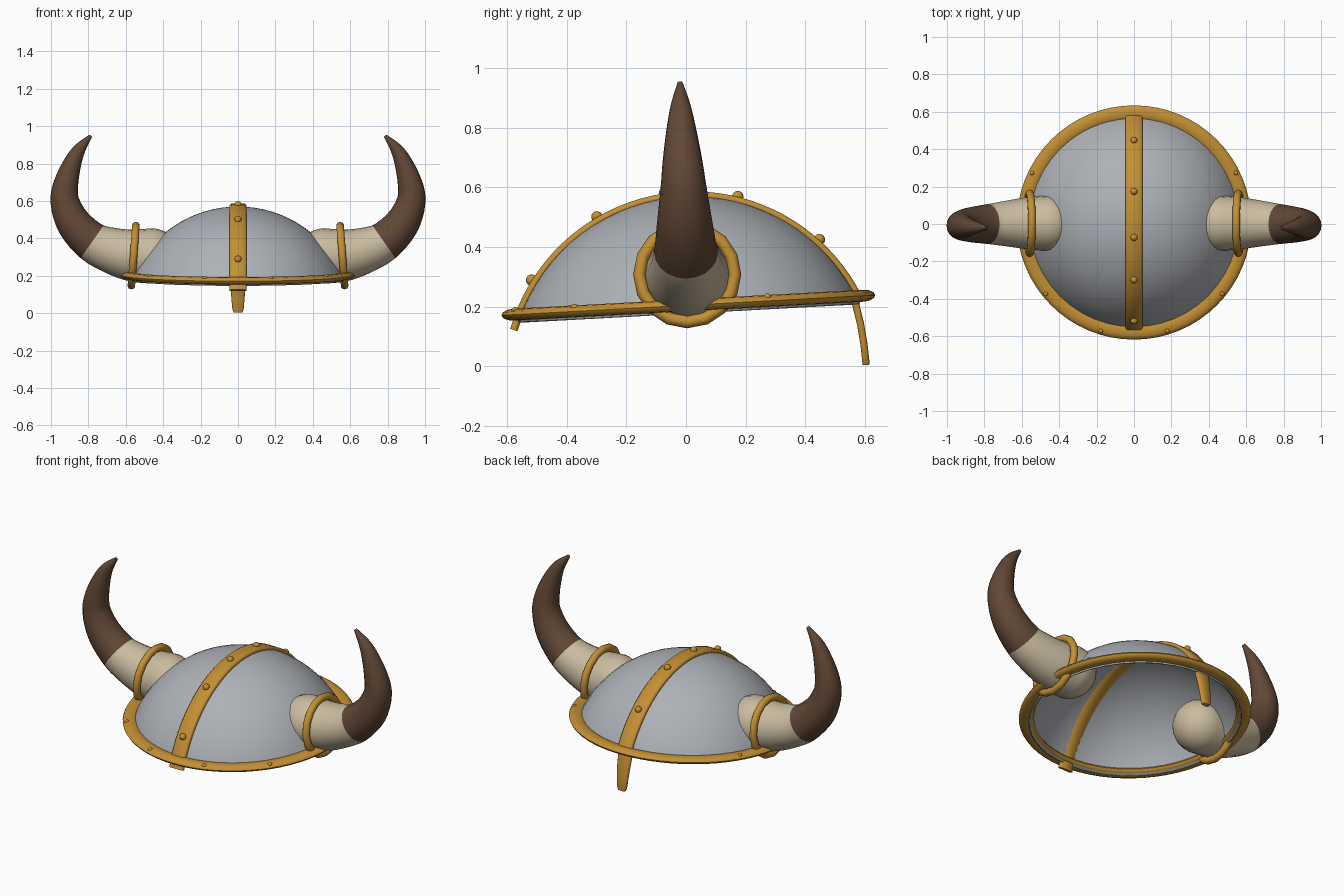
import bpy, bmesh, math
from mathutils import Vector, Matrix

cube = bpy.data.objects.get("Cube")
if cube:
    bpy.data.objects.remove(cube)


def material(name, rgb):
    m = bpy.data.materials.new(name)
    m.use_nodes = True
    m.diffuse_color = (*rgb, 1)
    m.node_tree.nodes["Principled BSDF"].inputs["Base Color"].default_value = (*rgb, 1)
    return m


STEEL = material("steel grey", (0.42, 0.44, 0.47))
GOLD = material("brass gold", (0.55, 0.28, 0.035))
CREAM = material("horn cream", (0.59, 0.50, 0.35))
BROWN = material("horn brown", (0.12, 0.064, 0.036))

# The bowl, rim, band and nose guard share one slight tilt
TILT = Matrix.Translation((0, 0.008, 0.205)) @ Matrix.Rotation(math.radians(3.1), 4, 'X')
RADIUS, CENTRE_Z = 0.619, -0.254


def finish(name, bm, mats, matrix=None, angle=50):
    if matrix:
        bm.transform(matrix)
    bmesh.ops.recalc_face_normals(bm, faces=bm.faces)
    mesh = bpy.data.meshes.new(name)
    bm.to_mesh(mesh)
    bm.free()
    for m in mats:
        mesh.materials.append(m)
    ob = bpy.data.objects.new(name, mesh)
    bpy.context.collection.objects.link(ob)
    bpy.ops.object.select_all(action='DESELECT')
    ob.select_set(True)
    bpy.context.view_layer.objects.active = ob
    bpy.ops.object.shade_smooth_by_angle(angle=math.radians(angle))
    return ob


def loft(sections, closed=False, caps=True, switch=None):
    """Skin a list of point loops; faces past section 'switch' use slot 1."""
    bm = bmesh.new()
    loops = [[bm.verts.new(p) for p in s] for s in sections]
    n = len(loops[0])
    for i in range(len(loops) if closed else len(loops) - 1):
        a, b = loops[i], loops[(i + 1) % len(loops)]
        for j in range(n):
            k = (j + 1) % n
            f = bm.faces.new((a[j], a[k], b[k], b[j]))
            f.material_index = int(switch is not None and i >= switch)
    if caps and not closed:
        bm.faces.new(loops[0])
        bm.faces.new(loops[-1]).material_index = int(switch is not None)
    return bm


def ring(major, wide, tall, segments, sides):
    """Torus about z with an elliptical cross-section."""
    sections = []
    for i in range(segments):
        a = math.tau * i / segments
        loop = []
        for j in range(sides):
            t = math.tau * j / sides
            r = major + wide * math.cos(t)
            loop.append((r * math.cos(a), r * math.sin(a), tall * math.sin(t)))
        sections.append(loop)
    return loft(sections, closed=True)


def ribbon(path, widths, thick):
    """Strap with rounded edges along a path of (y, z) points."""
    sections = []
    for i, (y, z) in enumerate(path):
        p, q = path[max(i - 1, 0)], path[min(i + 1, len(path) - 1)]
        d = Vector((0, q[0] - p[0], q[1] - p[1])).normalized()
        out = Vector((0, -d.z, d.y))
        w, h = widths[i] / 2, thick / 2
        c = h * 0.6
        shape = [(-w, -h + c), (-w + c, -h), (w - c, -h), (w, -h + c),
                 (w, h - c), (w - c, h), (-w + c, h), (-w, h - c)]
        sections.append([Vector((u, y, z)) + out * v for u, v in shape])
    return loft(sections)


def rivet(name, place, radius, matrix=None):
    bm = bmesh.new()
    bmesh.ops.create_uvsphere(bm, u_segments=12, v_segments=8, radius=radius)
    bm.transform(Matrix.Translation(place))
    finish(name, bm, [GOLD], matrix)


# Bowl: open spherical cap
edge = math.acos((-0.025 - CENTRE_Z) / RADIUS)
bm = loft([[(RADIUS * math.sin(t) * math.cos(a), RADIUS * math.sin(t) * math.sin(a),
             CENTRE_Z + RADIUS * math.cos(t))
            for a in [math.tau * j / 48 for j in range(48)]]
           for t in [edge * (1 - i / 16) for i in range(16)]], caps=False)
apex = bm.verts.new((0, 0, CENTRE_Z + RADIUS))
bm.verts.ensure_lookup_table()
top = list(bm.verts)[-49:-1]
for j in range(48):
    bm.faces.new((top[j], top[(j + 1) % 48], apex))
bowl = finish("bowl", bm, [STEEL], TILT)
shell = bowl.modifiers.new("shell", 'SOLIDIFY')
shell.thickness = 0.008

# Rim
finish("rim", ring(0.586, 0.041, 0.02, 64, 12), [GOLD], TILT)

# Crest band over the bowl
r = RADIUS + 0.003
angles = [math.radians(-71 + 137 * i / 40) for i in range(41)]
arc = [(r * math.sin(a), CENTRE_Z + r * math.cos(a)) for a in angles]
finish("crest_band", ribbon(arc, [0.09] * 41, 0.026), [GOLD], TILT)

# Nose guard
nose = [(0.55, 0.265), (0.568, 0.21), (0.585, 0.14), (0.596, 0.075), (0.602, 0.02), (0.603, 0.005)]
finish("nose_guard", ribbon(nose, [0.09, 0.088, 0.08, 0.07, 0.06, 0.045], 0.024), [GOLD])

# Rivets along the band and around the rim
for i, y in enumerate((-0.52, -0.29, -0.06, 0.185, 0.45)):
    z = CENTRE_Z + math.sqrt((r + 0.014) ** 2 - y * y)
    rivet(f"band_rivet_{i + 1}", (0, y, z), 0.019, TILT)
for side, label in ((1, "left"), (-1, "right")):
    for i, deg in enumerate((17, 51, 116)):
        a = math.radians(deg)
        rivet(f"rim_rivet_{label}_{i + 1}",
              (side * 0.606 * math.sin(a), -0.606 * math.cos(a), 0.012), 0.013, TILT)

# Horn centre line: x, y, z, radius
KEYS = [Vector(k) for k in (
    (0.46, 0.004, 0.306, 0.148), (0.56, 0.004, 0.309, 0.140), (0.67, 0.003, 0.334, 0.124),
    (0.78, 0.0, 0.382, 0.107), (0.878, -0.004, 0.482, 0.093), (0.926, -0.008, 0.60, 0.077),
    (0.918, -0.012, 0.70, 0.065), (0.882, -0.016, 0.81, 0.047), (0.845, -0.018, 0.88, 0.032),
    (0.787, -0.02, 0.949, 0.009))]
STEPS, DOME = 4, 6


def horn_path():
    k0 = KEYS[0]
    pts = []
    for i in range(DOME):
        t = math.pi / 2 * (i + 0.25) / DOME
        pts.append(Vector((k0[0] - k0[3] * math.cos(t), k0[1], k0[2], k0[3] * math.sin(t))))
    for i in range(len(KEYS) - 1):
        a, b, c, d = (KEYS[min(max(i + o, 0), len(KEYS) - 1)] for o in (-1, 0, 1, 2))
        for s in range(STEPS):
            t = s / STEPS
            pts.append(0.5 * (2 * b + (c - a) * t + (2 * a - 5 * b + 4 * c - d) * t ** 2
                              + (3 * b - a - 3 * c + d) * t ** 3))
    return pts + [KEYS[-1]]


path = horn_path()
for side, label in ((1, "left"), (-1, "right")):
    mirror = Matrix.Scale(side, 4, (1, 0, 0))
    sections = []
    for i, p in enumerate(path):
        d = (path[min(i + 1, len(path) - 1)] - path[max(i - 1, 0)]).xyz
        d.y = 0
        d.normalize()
        up = Vector((-d.z, 0, d.x))
        sections.append([p.xyz + p.w * (up * math.cos(a) + Vector((0, 1, 0)) * math.sin(a))
                         for a in [math.tau * j / 20 for j in range(20)]])
    bm = loft(sections, switch=DOME + 3 * STEPS)
    finish(f"{label}_horn", bm, [CREAM, BROWN], mirror)

    # Collar around the horn
    place = Matrix.Translation((0.558, 0.004, 0.308)) @ Matrix.Rotation(math.radians(85.7), 4, 'Y')
    finish(f"{label}_horn_collar", ring(0.16, 0.021, 0.021, 16, 10), [GOLD], mirror @ place)
